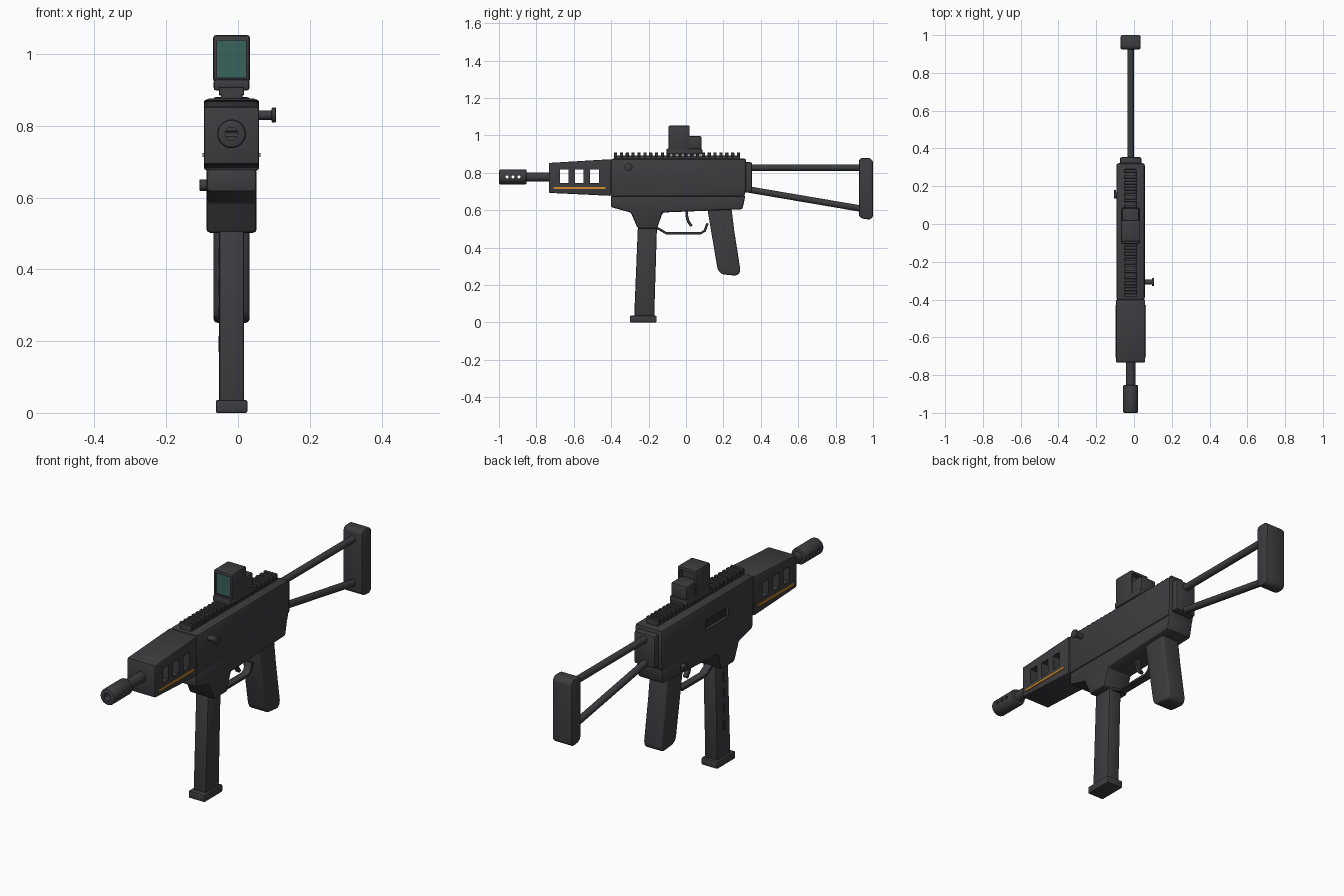
import bpy, bmesh, math
from mathutils import Vector

if "Cube" in bpy.data.objects:
    bpy.data.objects.remove(bpy.data.objects["Cube"])

CX = -0.018  # centre plane of the body


def material(name, rgb):
    m = bpy.data.materials.new(name)
    m.diffuse_color = (*rgb, 1)
    m.use_nodes = True
    m.node_tree.nodes["Principled BSDF"].inputs["Base Color"].default_value = m.diffuse_color
    return m


BODY = material("charcoal", (0.047, 0.045, 0.051))
DARK = material("near black", (0.022, 0.022, 0.025))
ORANGE = material("orange", (0.62, 0.27, 0.025))
LENS = material("dark teal", (0.04, 0.125, 0.11))


def finish(name, bm, mat, bevel=0, segs=2, cutters=()):
    bmesh.ops.recalc_face_normals(bm, faces=bm.faces)
    me = bpy.data.meshes.new(name)
    bm.to_mesh(me)
    bm.free()
    me.materials.append(mat)
    ob = bpy.data.objects.new(name, me)
    bpy.context.collection.objects.link(ob)
    bpy.ops.object.select_all(action='DESELECT')
    bpy.context.view_layer.objects.active = ob
    ob.select_set(True)
    if bevel:
        b = ob.modifiers.new("bevel", 'BEVEL')
        b.width, b.segments = bevel, segs
        b.limit_method, b.angle_limit = 'ANGLE', math.radians(30)
        bpy.ops.object.modifier_apply(modifier="bevel")
    for c in cutters:
        m = ob.modifiers.new("cut", 'BOOLEAN')
        m.operation, m.solver, m.object = 'DIFFERENCE', 'EXACT', c
        bpy.ops.object.modifier_apply(modifier="cut")
        bpy.data.objects.remove(c)
    bpy.ops.object.shade_smooth_by_angle(angle=math.radians(30))
    return ob


def prism(name, pts, hw, mat=BODY, bevel=0.008, segs=2, cx=CX, cutters=()):
    """Side outline (y, z) given thickness across x."""
    bm = bmesh.new()
    f = bm.faces.new([bm.verts.new((cx - hw, y, z)) for y, z in pts])
    r = bmesh.ops.extrude_face_region(bm, geom=[f])
    vs = [v for v in r['geom'] if isinstance(v, bmesh.types.BMVert)]
    bmesh.ops.translate(bm, verts=vs, vec=(2 * hw, 0, 0))
    return finish(name, bm, mat, bevel, segs, cutters)


def box(name, y0, y1, z0, z1, hw, mat=BODY, bevel=0.006, **kw):
    return prism(name, [(y0, z0), (y1, z0), (y1, z1), (y0, z1)], hw, mat, bevel, **kw)


def rod(name, a, b, r, mat=BODY, bevel=0, cutters=(), n=24):
    a, b = Vector(a), Vector(b)
    d = b - a
    bm = bmesh.new()
    bmesh.ops.create_cone(bm, cap_ends=True, segments=n, radius1=r, radius2=r, depth=d.length)
    rot = d.to_track_quat('Z', 'Y').to_matrix().to_4x4()
    bmesh.ops.transform(bm, matrix=rot, verts=bm.verts)
    bmesh.ops.translate(bm, verts=bm.verts, vec=(a + b) / 2)
    return finish(name, bm, mat, bevel, 2, cutters)


def ribbon(name, path, t, hw):
    """Thin bent strip following a (y, z) path."""
    n = len(path)
    left, right = [], []
    for i, (y, z) in enumerate(path):
        p, q = path[max(i - 1, 0)], path[min(i + 1, n - 1)]
        d = Vector((q[0] - p[0], q[1] - p[1])).normalized() * t / 2
        left.append((y - d.y, z + d.x))
        right.append((y + d.y, z - d.x))
    return prism(name, left + right[::-1], hw, BODY, 0.002, 1)


# Barrel and slotted muzzle
BZ = 0.778
bore = rod("bore_cutter", (CX, -1.1, BZ), (CX, -0.89, BZ), 0.018)
vents = [rod("vent_cutter", (CX - 0.1, y, BZ), (CX + 0.1, y, BZ), 0.008, n=12)
         for y in (-0.957, -0.925, -0.893)]
rod("muzzle", (CX, -1.0, BZ), (CX, -0.852, BZ), 0.04, BODY, 0.008, [bore] + vents)
rod("barrel", (CX, -0.87, BZ), (CX, -0.70, BZ), 0.025)

# Handguard with three windows through it and an orange line each side
windows = [box("window_cutter", y, y + 0.046, 0.745, 0.817, 0.2, bevel=0)
           for y in (-0.674, -0.594, -0.512)]
prism("handguard", [(-0.733, 0.693), (-0.40, 0.677), (-0.40, 0.873), (-0.733, 0.853)],
      0.077, BODY, 0.006, cutters=windows)
for side in (-1, 1):
    box("handguard_stripe", -0.708, -0.43, 0.713, 0.725, 0.003, ORANGE, 0, cx=CX + side * 0.078)

# Upper receiver with ejection port on the left
port = box("port_cutter", -0.20, -0.02, 0.75, 0.80, 0.02, bevel=0, cx=CX - 0.076)
prism("upper_receiver", [(-0.402, 0.672), (0.312, 0.672), (0.322, 0.72), (0.322, 0.876), (-0.402, 0.876)],
      0.075, BODY, 0.012, cutters=[port])
box("ejection_bolt", -0.20, -0.02, 0.75, 0.80, 0.003, DARK, 0, cx=CX - 0.058)

# Lower receiver with magazine well
prism("lower_receiver", [(-0.402, 0.68), (-0.402, 0.617), (-0.295, 0.588), (-0.258, 0.502), (-0.155, 0.502),
                         (-0.125, 0.588), (0.302, 0.605), (0.318, 0.68)], 0.07, BODY, 0.01)

# Magazine with base plate and left side slots
prism("magazine", [(-0.257, 0.52), (-0.155, 0.52), (-0.17, 0.03), (-0.277, 0.03)], 0.035, BODY, 0.008)
box("magazine_base", -0.30, -0.157, 0.0, 0.036, 0.044, BODY, 0.005)
for i in range(4):
    z = 0.17 + i * 0.08
    y = -0.222 + (z - 0.27) * 0.042
    box("magazine_slot", y - 0.01, y + 0.01, z, z + 0.045, 0.002, DARK, 0, cx=CX - 0.0345)

# Grip, trigger and guard
prism("grip", [(0.112, 0.62), (0.242, 0.62), (0.258, 0.49), (0.29, 0.285), (0.286, 0.262), (0.268, 0.25),
               (0.20, 0.257), (0.178, 0.268), (0.168, 0.29)], 0.05, BODY, 0.014, 3)
ribbon("trigger_guard", [(-0.165, 0.51), (-0.135, 0.495), (-0.108, 0.478), (0.08, 0.478),
                         (0.1, 0.49), (0.115, 0.53)], 0.013, 0.02)
ribbon("trigger", [(0.005, 0.61), (0.004, 0.57), (0.012, 0.54), (0.03, 0.515)], 0.015, 0.012)

# Charging handle on the right, selector on the left
rod("charging_shaft", (0.04, -0.308, 0.83), (0.098, -0.308, 0.83), 0.013)
rod("charging_knob", (0.094, -0.308, 0.83), (0.106, -0.308, 0.83), 0.021, BODY, 0.003)
rod("selector_pivot", (-0.08, 0.152, 0.635), (-0.107, 0.152, 0.635), 0.016, BODY, 0.002)
prism("selector_lever", [(0.14, 0.627), (0.18, 0.622), (0.18, 0.64), (0.14, 0.645)], 0.005, BODY, 0.002, cx=-0.1)

# Toothed top rail
box("rail_base", -0.385, 0.29, 0.87, 0.892, 0.03, BODY, 0.002)
for i in range(22):
    y = -0.385 + i * 0.0313
    box("rail_tooth", y, y + 0.017, 0.885, 0.909, 0.035, BODY, 0.002, segs=1)

# Optical sight: mount, hood with framed front lens, rear housing
box("sight_mount", -0.105, 0.087, 0.898, 0.93, 0.05, BODY, 0.008)
front = box("front_cutter", -0.2, -0.08, 0.935, 1.038, 0.04, bevel=0)
back = box("back_cutter", -0.005, 0.1, 0.935, 1.038, 0.04, bevel=0)
box("sight_hood", -0.093, 0.02, 0.922, 1.053, 0.051, BODY, 0.007, cutters=[front, back])
box("sight_lens", -0.086, -0.079, 0.933, 1.04, 0.041, LENS, 0)
box("sight_rear_housing", -0.01, 0.084, 0.925, 0.997, 0.045, BODY, 0.01)

# Skeleton stock
box("stock_plate", 0.31, 0.354, 0.695, 0.857, 0.057, BODY, 0.01)
rod("stock_upper_rod", (CX, 0.34, 0.828), (CX, 0.94, 0.828), 0.017)
rod("stock_lower_rod", (CX, 0.34, 0.71), (CX, 0.94, 0.608), 0.017)
prism("butt_pad", [(0.924, 0.57), (0.942, 0.555), (0.982, 0.55), (1.0, 0.565), (1.0, 0.862),
                   (0.982, 0.88), (0.936, 0.88), (0.924, 0.868)], 0.053, BODY, 0.01)
